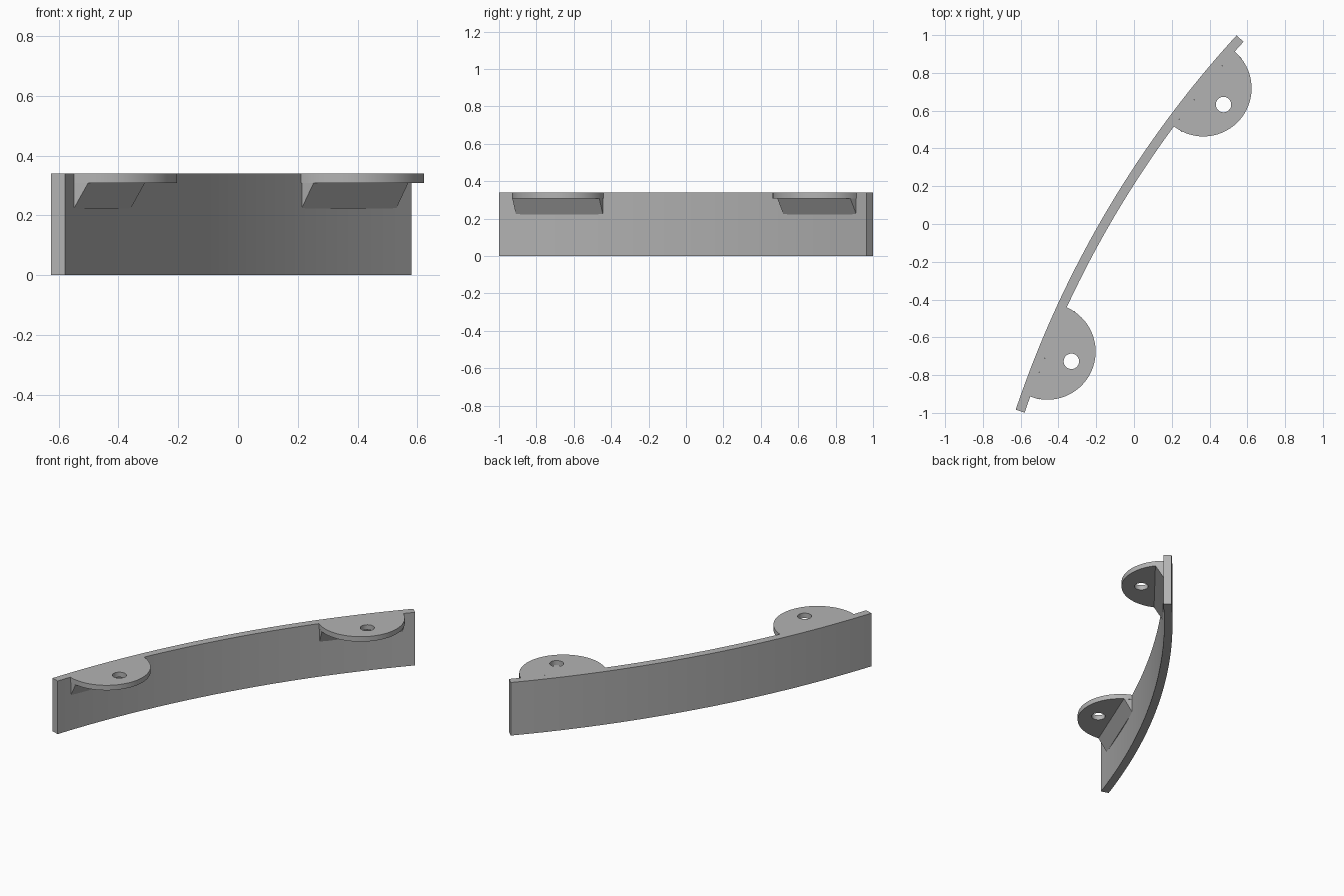
import bpy, bmesh, math
from mathutils import Vector

cube = bpy.data.objects.get("Cube")
if cube:
    bpy.data.objects.remove(cube, do_unlink=True)

RADIUS, THICK, HEIGHT = 5.53, 0.05, 0.34
HALF_CHORD = 1.14
TAB_R, TAB_BOTTOM, HOLE_R, HOLE_DEPTH = 0.255, 0.308, 0.041, 0.137
GUSSET_BOTTOM, GUSSET_DEPTH = 0.222, 0.056

along = Vector((0.508, 0.861)).normalized()      # chord of the curved wall
inward = Vector((along.y, -along.x))             # hollow side of the wall
half_angle = math.asin(HALF_CHORD / RADIUS)
centre = Vector((0.0005, -0.017)) + inward * RADIUS * math.cos(half_angle)

grey = bpy.data.materials.new("plain grey")
grey.use_nodes = True
colour = (0.45, 0.45, 0.45, 1)
grey.diffuse_color = colour
grey.node_tree.nodes["Principled BSDF"].inputs["Base Color"].default_value = colour


def wall_point(angle, offset=0.0):
    """Point on the wall's hollow face, or offset outward from it."""
    return centre + (RADIUS + offset) * (along * math.sin(angle) - inward * math.cos(angle))


def arc(start, end, steps, offset=0.0):
    return [wall_point(start + (end - start) * i / steps, offset) for i in range(steps + 1)]


def finish(name, bm):
    bmesh.ops.recalc_face_normals(bm, faces=bm.faces)
    mesh = bpy.data.meshes.new(name)
    bm.to_mesh(mesh)
    bm.free()
    mesh.materials.append(grey)
    obj = bpy.data.objects.new(name, mesh)
    bpy.context.collection.objects.link(obj)
    bpy.ops.object.select_all(action='DESELECT')
    obj.select_set(True)
    bpy.context.view_layer.objects.active = obj
    bpy.ops.object.shade_smooth_by_angle(angle=math.radians(30))
    return obj


def extrude_loops(name, loops, bottom, top):
    """Fill an outline (later loops are holes) and raise it."""
    bm = bmesh.new()
    for loop in loops:
        verts = [bm.verts.new((p.x, p.y, bottom)) for p in loop]
        for a, b in zip(verts, verts[1:] + verts[:1]):
            bm.edges.new((a, b))
    bmesh.ops.triangle_fill(bm, edges=bm.edges[:], use_beauty=True, normal=(0, 0, 1))
    raised = bmesh.ops.extrude_face_region(bm, geom=bm.faces[:])
    verts = [g for g in raised["geom"] if isinstance(g, bmesh.types.BMVert)]
    bmesh.ops.translate(bm, verts=verts, vec=(0, 0, top - bottom))
    bmesh.ops.dissolve_limit(bm, angle_limit=0.001, verts=bm.verts[:], edges=bm.edges[:])
    bmesh.ops.triangulate(bm, faces=[f for f in bm.faces if len(f.verts) > 4])
    return finish(name, bm)


# Curved wall
extrude_loops("curved_wall",
              [arc(-half_angle, half_angle, 40)
               + arc(half_angle, -half_angle, 40, THICK)], 0, HEIGHT)

for side, place in (("front", -0.80), ("back", 0.82)):
    mid = math.asin(place / RADIUS)
    spread = 2 * math.asin(TAB_R / (2 * RADIUS))
    hub = wall_point(mid)
    depth = (centre - hub).normalized()
    tangent = Vector((-depth.y, depth.x))

    # Rounded tab with its screw hole, back edge following the wall
    back = arc(mid - spread, mid + spread, 8)
    first = math.atan2((back[-1] - hub).dot(depth), (back[-1] - hub).dot(tangent))
    rim = []
    for i in range(1, 48):
        t = first + (math.pi - 2 * first) * i / 48
        rim.append(hub + TAB_R * (tangent * math.cos(t) + depth * math.sin(t)))
    hole_mid = hub + depth * HOLE_DEPTH
    hole = [hole_mid + HOLE_R * Vector((math.cos(t), math.sin(t)))
            for t in (math.tau * i / 32 for i in range(32))]
    extrude_loops(side + "_tab", [back + rim, hole], TAB_BOTTOM, HEIGHT)

    # Sloped gusset under the tab
    bm = bmesh.new()
    section = ((-0.02, GUSSET_BOTTOM), (0.004, GUSSET_BOTTOM),
               (GUSSET_DEPTH, TAB_BOTTOM), (-0.02, TAB_BOTTOM))
    ends = []
    for sign in (-1, 1):
        ring = []
        for d, z in section:
            p = hub + tangent * sign * TAB_R * 0.985 + depth * d
            ring.append(bm.verts.new((p.x, p.y, z)))
        bm.faces.new(ring)
        ends.append(ring)
    for i in range(4):
        j = (i + 1) % 4
        bm.faces.new((ends[0][i], ends[0][j], ends[1][j], ends[1][i]))
    finish(side + "_gusset", bm)
